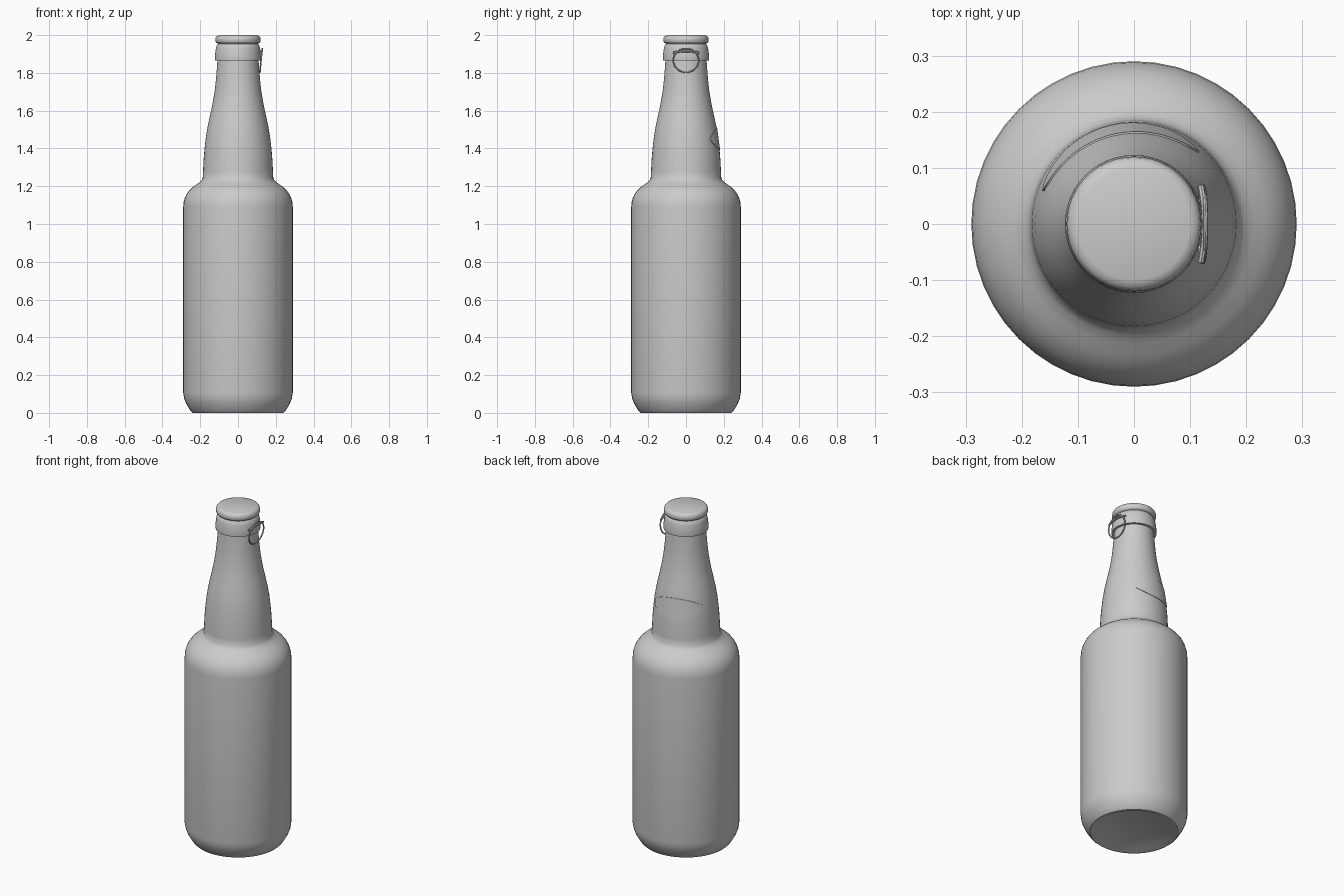
import bpy, bmesh, math
from mathutils import Vector

cube = bpy.data.objects.get("Cube")
if cube:
    bpy.data.objects.remove(cube, do_unlink=True)

SEGMENTS = 48

grey = bpy.data.materials.new("plain_grey")
grey.use_nodes = True
colour = (0.6, 0.6, 0.6, 1)
grey.diffuse_color = colour
grey.node_tree.nodes["Principled BSDF"].inputs["Base Color"].default_value = colour


def finish(name, bm):
    bmesh.ops.recalc_face_normals(bm, faces=bm.faces)
    mesh = bpy.data.meshes.new(name)
    bm.to_mesh(mesh)
    bm.free()
    obj = bpy.data.objects.new(name, mesh)
    bpy.context.collection.objects.link(obj)
    mesh.materials.append(grey)
    bpy.ops.object.select_all(action='DESELECT')
    obj.select_set(True)
    bpy.context.view_layer.objects.active = obj
    bpy.ops.object.shade_smooth_by_angle(angle=math.radians(40))
    return obj


def lathe(name, profile):
    """Revolve (radius, height) points around the z axis."""
    bm = bmesh.new()
    verts = [bm.verts.new((r, 0, z)) for r, z in profile]
    edges = [bm.edges.new(pair) for pair in zip(verts, verts[1:])]
    bmesh.ops.spin(bm, geom=verts + edges, axis=(0, 0, 1), cent=(0, 0, 0),
                   angle=math.tau, steps=SEGMENTS)
    bmesh.ops.remove_doubles(bm, verts=bm.verts, dist=1e-4)
    return finish(name, bm)


def tube(name, points, radius, cyclic=False, sides=8):
    """Sweep a round section along a path in the yz plane with x offsets."""
    bm = bmesh.new()
    rings = []
    n = len(points)
    for i, p in enumerate(points):
        before = points[i - 1] if cyclic or i else p
        after = points[(i + 1) % n] if cyclic or i < n - 1 else p
        tangent = (after - before).normalized()
        out = Vector((1, 0, 0))
        across = tangent.cross(out).normalized()
        out = across.cross(tangent)
        rings.append([bm.verts.new(p + radius * (math.cos(a) * out + math.sin(a) * across))
                      for a in (math.tau * k / sides for k in range(sides))])
    for i in range(n if cyclic else n - 1):
        a, b = rings[i], rings[(i + 1) % n]
        for k in range(sides):
            m = (k + 1) % sides
            bm.faces.new((a[k], a[m], b[m], b[k]))
    if not cyclic:
        bm.faces.new(rings[0])
        bm.faces.new(rings[-1])
    return finish(name, bm)


# Neck outline, shared by the body and the raised crescent
neck = [(0.187, 1.24), (0.185, 1.28), (0.182, 1.34), (0.177, 1.4), (0.17, 1.46),
        (0.16, 1.52), (0.147, 1.58), (0.134, 1.64), (0.124, 1.7), (0.117, 1.76),
        (0.112, 1.82), (0.109, 1.865)]

# Bottle body: recessed base, straight wall, rounded shoulder, neck
base = [(0, 0.012), (0.2, 0.012), (0.225, 0.0), (0.24, 0.0), (0.25, 0.009),
        (0.262, 0.028), (0.275, 0.05), (0.285, 0.075), (0.29, 0.105)]
shoulder = [(0.29, 1.09), (0.288, 1.115), (0.281, 1.14), (0.27, 1.162), (0.254, 1.182),
            (0.235, 1.199), (0.214, 1.213), (0.198, 1.226)]

# Collar and rounded lip under and around the crown
collar = [(0.122, 1.866), (0.123, 1.875), (0.121, 1.9), (0.117, 1.93), (0.112, 1.948),
          (0.107, 1.953)]
lip = [(0.107, 1.956), (0.115, 1.959), (0.119, 1.966), (0.12, 1.976), (0.118, 1.987),
       (0.112, 1.995), (0.1, 2.0), (0, 2.0)]
lathe("bottle_body", base + shoulder + neck + collar + lip)


def neck_radius(z):
    for (r0, z0), (r1, z1) in zip(neck, neck[1:]):
        if z0 <= z <= z1:
            return r0 + (r1 - r0) * (z - z0) / (z1 - z0)
    return neck[0][0]


# Thin raised crescent on the back of the neck
bm = bmesh.new()
rows = []
steps = 24
for i in range(steps + 1):
    t = i / steps
    angle = math.radians(48 + 112 * t)
    half = 0.002 + 0.06 * math.sin(math.pi * t) ** 0.6
    row = []
    for z in (1.45 - half, 1.45 + half):
        for lift in (-0.004, 0.003):
            r = neck_radius(z) + lift
            row.append(bm.verts.new((r * math.cos(angle), r * math.sin(angle), z)))
    rows.append([row[0], row[1], row[3], row[2]])
for a, b in zip(rows, rows[1:]):
    for k in range(4):
        m = (k + 1) % 4
        bm.faces.new((a[k], a[m], b[m], b[k]))
bm.faces.new(rows[0])
bm.faces.new(rows[-1])
finish("neck_crescent", bm)

# Pull ring hanging from the collar on the left side
ring = [Vector((0.122 + 0.006 * math.sin(a), 0.068 * math.cos(a), 1.866 + 0.063 * math.sin(a)))
        for a in (math.tau * k / 40 for k in range(40))]
tube("pull_ring", ring, 0.004, cyclic=True)

# Tab joining the ring to the collar
tab = [Vector((0.126 - 1.5 * y * y, y, 1.915 - 2 * y * y))
       for y in (0.068 * k / 8 for k in range(-8, 9))]
tube("ring_tab", tab, 0.006)
